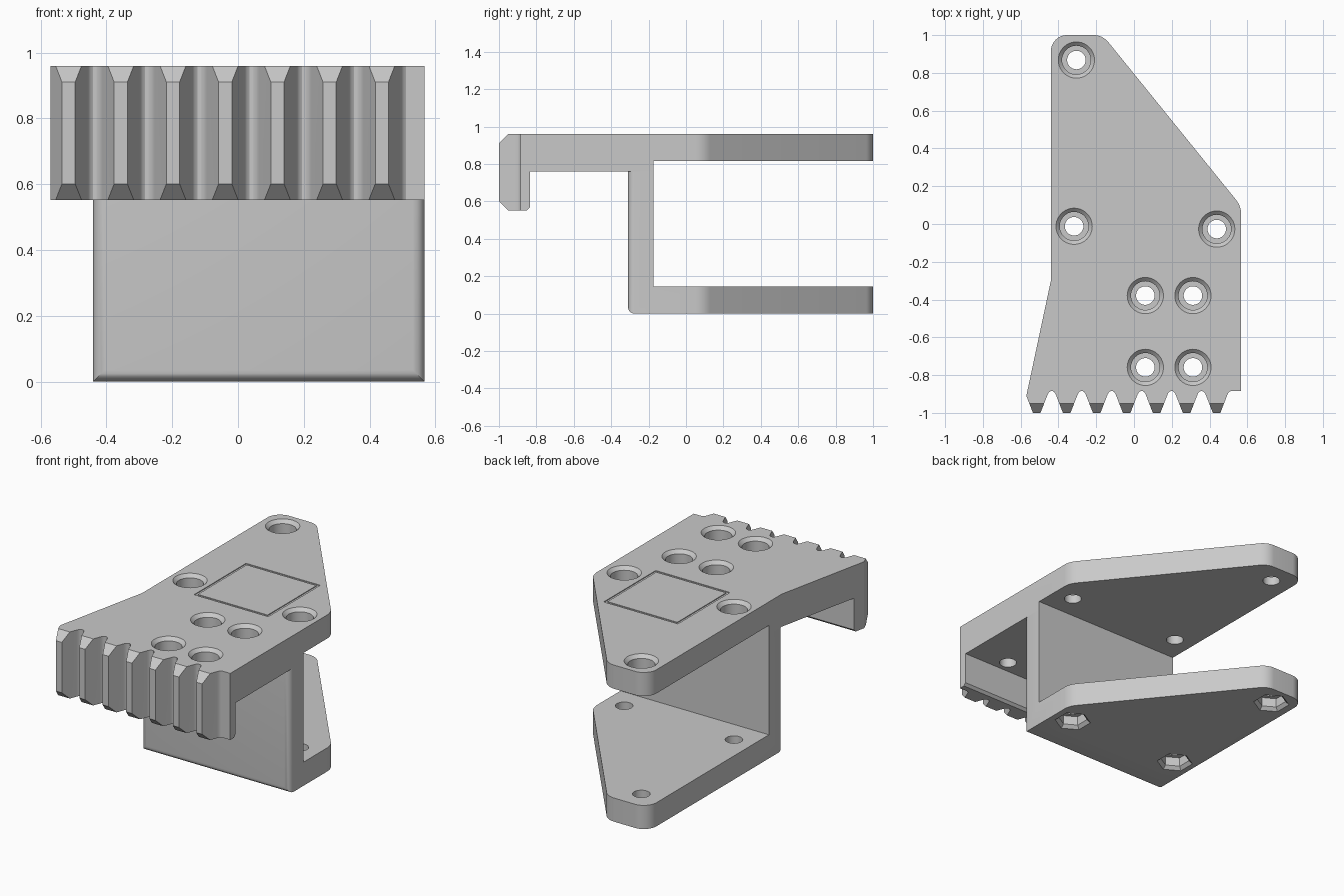
import bpy, bmesh
from math import pi, cos, sin, tan, radians
from mathutils import Vector

cube = bpy.data.objects.get("Cube")
if cube:
    bpy.data.objects.remove(cube, do_unlink=True)

grey = bpy.data.materials.new("plain_grey")
grey.use_nodes = True
GREY = (0.584, 0.584, 0.584, 1)
grey.diffuse_color = GREY
grey.node_tree.nodes["Principled BSDF"].inputs["Base Color"].default_value = GREY


def make(name, bm):
    bmesh.ops.recalc_face_normals(bm, faces=bm.faces)
    mesh = bpy.data.meshes.new(name)
    bm.to_mesh(mesh)
    bm.free()
    mesh.materials.append(grey)
    obj = bpy.data.objects.new(name, mesh)
    bpy.context.collection.objects.link(obj)
    return obj


def loft(name, loops):
    """Closed solid through matching loops of points."""
    bm = bmesh.new()
    rows = [[bm.verts.new(p) for p in loop] for loop in loops]
    n = len(rows[0])
    for a, b in zip(rows, rows[1:]):
        for i in range(n):
            j = (i + 1) % n
            bm.faces.new((a[i], a[j], b[j], b[i]))
    bm.faces.new(rows[0])
    bm.faces.new(rows[-1])
    return make(name, bm)


def plan_prism(name, pts, z0, z1):
    return loft(name, [[(x, y, z) for x, y in pts] for z in (z0, z1)])


def side_prism(name, pts):
    return loft(name, [[(x, y, z) for y, z in pts] for x in (-1, 1)])


def turned(name, x, y, rings, sides=40, turn=0.0):
    """Stack of (radius, z) rings around a vertical axis."""
    angles = [turn + 2 * pi * i / sides for i in range(sides)]
    return loft(name, [[(x + r * cos(a), y + r * sin(a), z) for a in angles]
                       for r, z in rings])


def cut(obj, cutter):
    cutter.hide_render = True
    mod = obj.modifiers.new("cut", "BOOLEAN")
    mod.operation = "DIFFERENCE"
    mod.solver = "EXACT"
    mod.object = cutter
    bpy.context.view_layer.objects.active = obj
    bpy.ops.object.modifier_apply(modifier=mod.name)
    bpy.data.objects.remove(cutter, do_unlink=True)


def rounded(corner, before, after, r, steps=8):
    """Arc points replacing a convex corner of an outline."""
    c, u, v = Vector(corner), Vector(before), Vector(after)
    u, v = (u - c).normalized(), (v - c).normalized()
    half = u.angle(v) / 2
    centre = c + (u + v).normalized() * r / sin(half)
    start = c + u * r / tan(half) - centre
    end = c + v * r / tan(half) - centre
    return [tuple(centre + start.lerp(end, i / steps).normalized() * r)
            for i in range(steps + 1)]


# Shared rear outline: a triangle with rounded corners
LEFT, RIGHT, WEB = -0.44, 0.567, -0.31
east, tip, west = (RIGHT, 0.095), (-0.166, 1.0), (LEFT, 1.0)
rear = (rounded(east, (RIGHT, WEB), tip, 0.12)
        + rounded(tip, east, west, 0.1)
        + rounded(west, tip, (LEFT, WEB), 0.085))

# Row of teeth along the front edge
half_tooth = [(0.02, -1), (0.055, -0.91), (0.06, -0.898), (0.066, -0.89), (0.074, -0.885)]
tooth = [(-x, y) for x, y in reversed(half_tooth)] + half_tooth
teeth = []
for i in range(7):
    centre = -0.515 + i * 0.1587
    teeth += [(centre + x, y) for x, y in (tooth[3:] if i == 0 else tooth)]

# Upper plate with toothed lip
plate = plan_prism("upper_plate",
                   teeth + [(RIGHT, -0.885)] + rear + [(LEFT, -0.3)], 0.5, 0.96)
cut(plate, side_prism("underside_cutter", [
    (-1.1, 0.3), (-1.1, 0.7), (-0.95, 0.552), (-0.85, 0.552), (-0.835, 0.567),
    (-0.835, 0.76), (-0.175, 0.76), (-0.175, 0.815), (1.1, 0.815), (1.1, 0.3)]))
cut(plate, side_prism("tooth_chamfer_cutter", [(-1.1, 0.81), (-0.91, 1), (-1.1, 1)]))

# Lower bracket: upright web and bottom plate with softened front edges
bracket = plan_prism("lower_bracket", [(LEFT, WEB), (RIGHT, WEB)] + rear, 0, 0.76)
cut(bracket, side_prism("slot_cutter", [(-0.175, 0.145), (1.1, 0.145), (1.1, 0.9), (-0.175, 0.9)]))
bm = bmesh.new()
bm.from_mesh(bracket.data)
edges = [e for e in bm.edges
         if all(abs(v.co.y - WEB) < 1e-4 for v in e.verts)
         and not all(v.co.z > 0.7 for v in e.verts)]
bmesh.ops.bevel(bm, geom=edges, offset=0.035, segments=5, profile=0.5, affect="EDGES")
bm.to_mesh(bracket.data)
bm.free()

# Counterbored screw holes, with hexagonal nut pockets below
clamp_holes = [(-0.305, 0.868), (-0.317, -0.012), (0.438, -0.027)]
mount_holes = [(x, y) for x in (0.06, 0.312) for y in (-0.379, -0.759)]
for x, y in clamp_holes + mount_holes:
    cut(plate, turned("screw_cutter", x, y, [
        (0.049, 0.6), (0.049, 0.87), (0.076, 0.87), (0.076, 0.94), (0.096, 0.96), (0.096, 1)]))
for x, y in clamp_holes:
    cut(bracket, turned("bolt_cutter", x, y, [(0.049, -0.1), (0.049, 0.3)]))
    cut(bracket, turned("nut_cutter", x, y, [
        (0.103, -0.1), (0.103, 0), (0.083, 0.02), (0.083, 0.075)], 6, radians(30)))

# Shallow square groove on top
frame = turned("groove_cutter", 0.06, 0.1, [(0.356, 0.955), (0.356, 1)], 4, pi / 4)
cut(frame, turned("groove_core", 0.06, 0.1, [(0.335, 0.9), (0.335, 1.1)], 4, pi / 4))
cut(plate, frame)

# Smooth the curved faces, keep the edges crisp
bpy.ops.object.select_all(action="DESELECT")
for obj in (plate, bracket):
    obj.select_set(True)
bpy.context.view_layer.objects.active = plate
bpy.ops.object.shade_smooth_by_angle(angle=radians(30))
